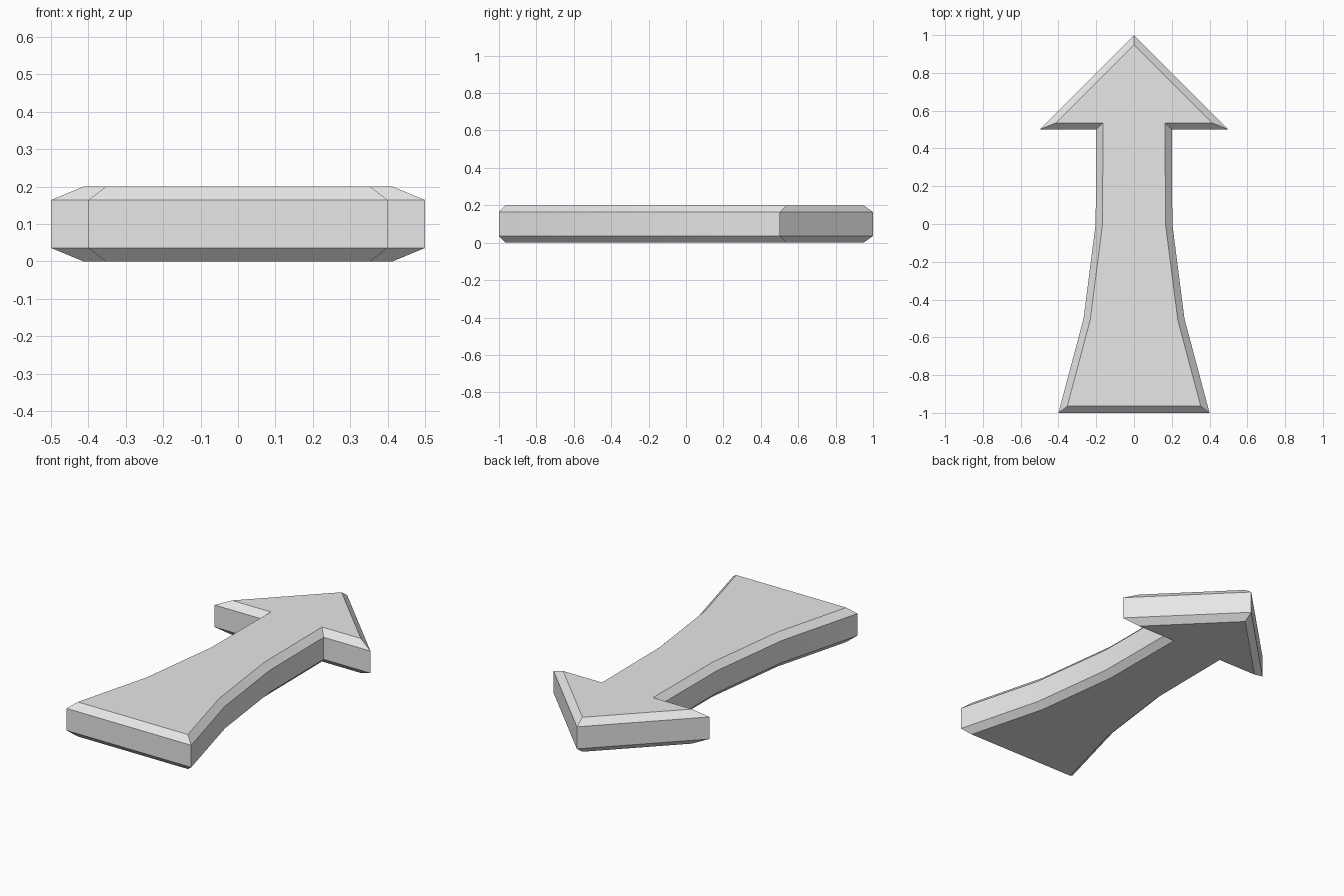
import bpy, bmesh, math

if "Cube" in bpy.data.objects:
    bpy.data.objects.remove(bpy.data.objects["Cube"], do_unlink=True)

THICKNESS = 0.2
BEVEL = 0.036

# Plain grey material
grey = bpy.data.materials.new("light_grey")
grey.use_nodes = True
colour = (0.8, 0.8, 0.8, 1)
grey.diffuse_color = colour
grey.node_tree.nodes["Principled BSDF"].inputs["Base Color"].default_value = colour

# Half outline from the tip down to the flared tail, mirrored across x
half = [(0.5, 0.5), (0.2, 0.5), (0.203, 0), (0.267, -0.5), (0.4, -1)]
outline = [(0, 1)] + [(-x, y) for x, y in half] + half[::-1]

# Straight-sided slab
bm = bmesh.new()
base = bm.faces.new([bm.verts.new((x, y, BEVEL)) for x, y in outline])
raised = bmesh.ops.extrude_face_region(bm, geom=[base], use_keep_orig=True)["geom"]
top = next(g for g in raised if isinstance(g, bmesh.types.BMFace))
for v in top.verts:
    v.co.z = THICKNESS - BEVEL
bmesh.ops.recalc_face_normals(bm, faces=bm.faces)

# Chamfered rims above and below
for cap, height in ((top, THICKNESS), (base, 0)):
    bmesh.ops.inset_region(bm, faces=[cap], thickness=BEVEL,
                           use_boundary=True, use_even_offset=True)
    for v in cap.verts:
        v.co.z = height
bmesh.ops.recalc_face_normals(bm, faces=bm.faces)

mesh = bpy.data.meshes.new("arrow")
bm.to_mesh(mesh)
bm.free()
mesh.materials.append(grey)
arrow = bpy.data.objects.new("arrow", mesh)
bpy.context.collection.objects.link(arrow)

# Smooth the gently bent sides, keep the chamfers crisp
bpy.ops.object.select_all(action="DESELECT")
arrow.select_set(True)
bpy.context.view_layer.objects.active = arrow
bpy.ops.object.shade_smooth_by_angle(angle=math.radians(30))
